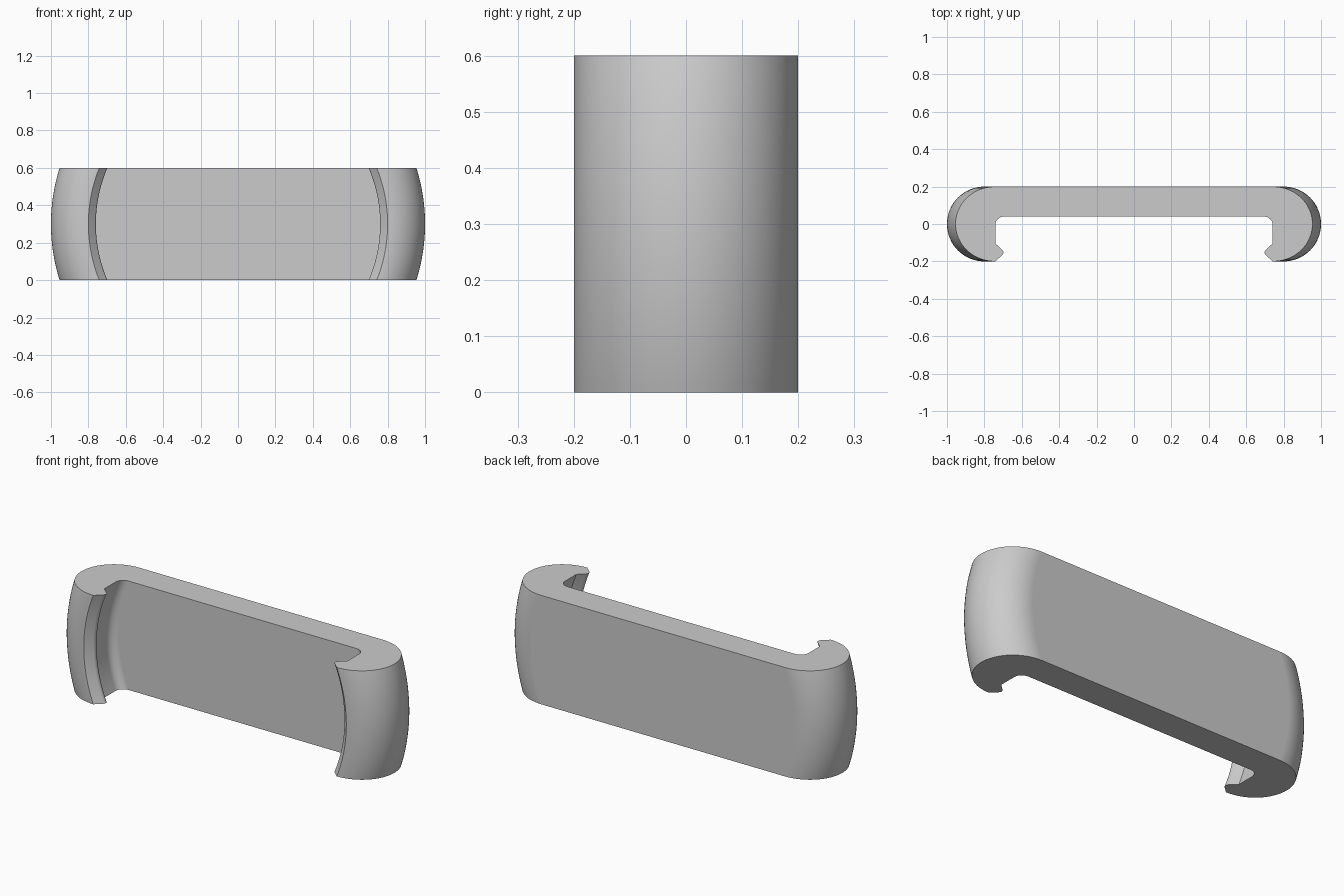
import bpy, bmesh, math

cube = bpy.data.objects.get("Cube")
if cube:
    bpy.data.objects.remove(cube, do_unlink=True)

HEIGHT = 0.6
SLICES = 40


def arc(cx, cy, radius, start, end, steps):
    """Points (radius from axis, y) along an arc, angles in degrees."""
    pts = []
    for i in range(steps + 1):
        a = math.radians(start + (end - start) * i / steps)
        pts.append((cx + radius * math.cos(a), cy + radius * math.sin(a)))
    return pts


# Half section: rounded rim, hooked lip, inner wall with fillet to the web
half = arc(0.8, 0, 0.2, 90, -90, 32)
half += arc(0.78, -0.152, 0.02, 225, 135, 6)
half += [(0.8, -0.104)]
half += arc(0.755, -0.005, 0.045, 0, 90, 8)

# Closed section: right half, then mirrored left half
section = [(r, y, 1) for r, y in half] + [(r, y, -1) for r, y in reversed(half)]

# Slices of the revolved disc between the two flat cuts
bm = bmesh.new()
rings = []
for i in range(SLICES + 1):
    z = HEIGHT * i / SLICES
    off = z - HEIGHT / 2
    rings.append([bm.verts.new((side * math.sqrt(r * r - off * off), y, z))
                  for r, y, side in section])

n = len(section)
for low, high in zip(rings, rings[1:]):
    for j in range(n):
        k = (j + 1) % n
        bm.faces.new((low[j], low[k], high[k], high[j]))
bm.faces.new(rings[0])
bm.faces.new(rings[-1])
bmesh.ops.recalc_face_normals(bm, faces=bm.faces)

mesh = bpy.data.meshes.new("clip_body")
bm.to_mesh(mesh)
bm.free()
body = bpy.data.objects.new("clip_body", mesh)
bpy.context.collection.objects.link(body)

# Plain grey material
grey = bpy.data.materials.new("plain_grey")
grey.use_nodes = True
colour = (0.6, 0.6, 0.6, 1)
grey.diffuse_color = colour
grey.node_tree.nodes["Principled BSDF"].inputs["Base Color"].default_value = colour
mesh.materials.append(grey)

# Smooth curved walls, crisp flat faces
bpy.ops.object.select_all(action='DESELECT')
body.select_set(True)
bpy.context.view_layer.objects.active = body
bpy.ops.object.shade_smooth_by_angle(angle=math.radians(30))
weighted = body.modifiers.new("flat_normals", 'WEIGHTED_NORMAL')
weighted.keep_sharp = True
